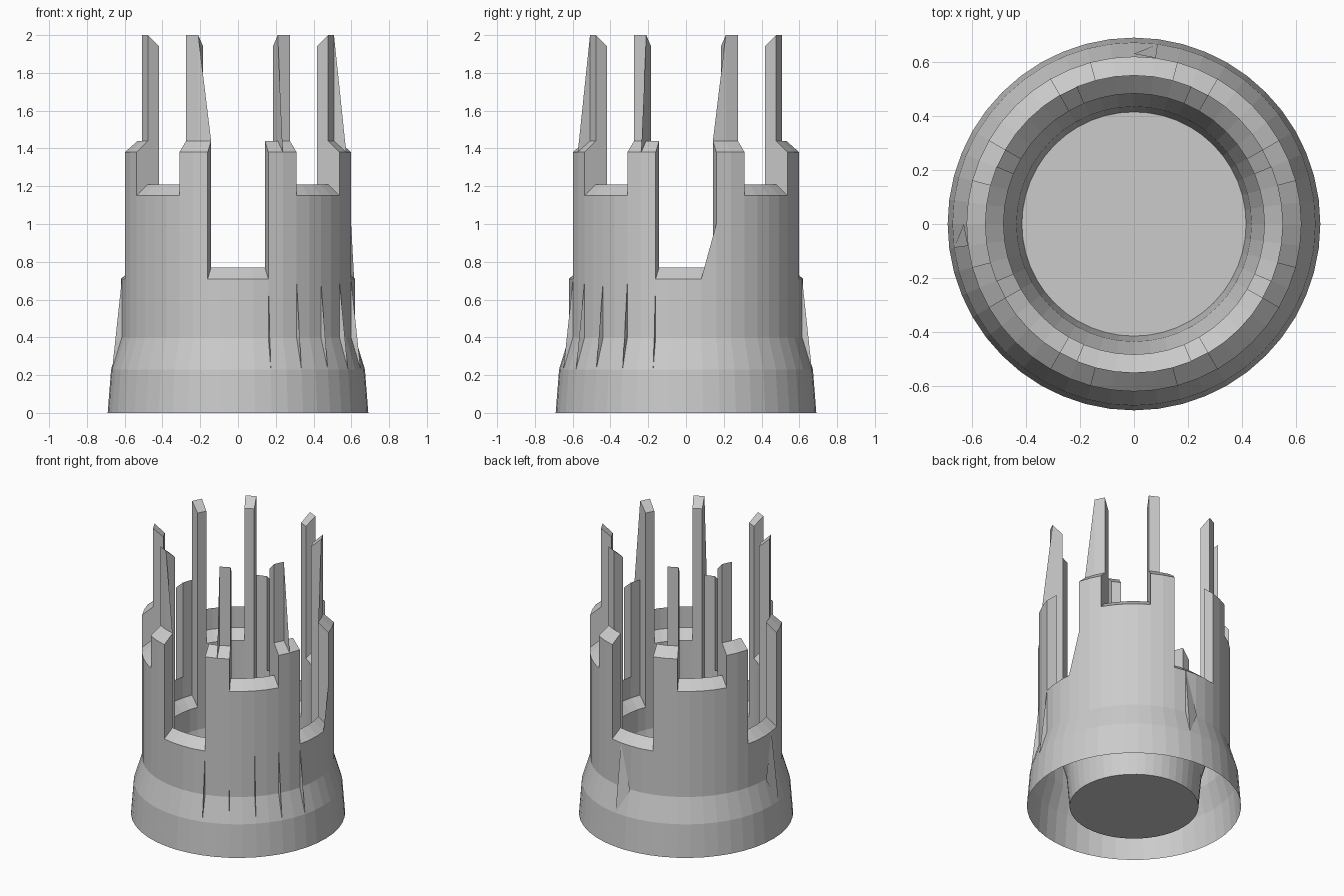
import bpy, bmesh
from math import sin, cos, radians

if "Cube" in bpy.data.objects:
    bpy.data.objects.remove(bpy.data.objects["Cube"])

N = 48                      # sides around the ring
STEP = 360 / N
R_OUT, R_MID, R_IN = 0.62, 0.55, 0.483
RISE = 0.06                 # bevelled tops climb towards the middle radius


def pt(r, deg, z):
    return (r * cos(radians(deg)), r * sin(radians(deg)), z)


def heights(i):
    """Outer and inner wall-top heights for one angular cell."""
    a = ((i + 0.5) * STEP) % 90
    a = min(a, 90 - a)
    outer = 0.71 if a < 15 else 1.38 if a < 30 else 1.15
    inner = 0.56 if a < 22.5 else 1.94 if a < 30 else 1.0
    return outer, inner


def add_object(name, bm, recalc=True):
    bmesh.ops.remove_doubles(bm, verts=bm.verts[:], dist=1e-5)
    if recalc:
        bmesh.ops.recalc_face_normals(bm, faces=bm.faces[:])
    me = bpy.data.meshes.new(name)
    bm.to_mesh(me)
    bm.free()
    ob = bpy.data.objects.new(name, me)
    bpy.context.collection.objects.link(ob)
    return ob


def face(bm, pts):
    bm.faces.new([bm.verts.new(p) for p in pts])


# Castellated double wall, hollow underneath, with flared base
bm = bmesh.new()
for i in range(N):
    a0, a1 = i * STEP, (i + 1) * STEP
    ho, hi = heights(i)
    profile = [(0.69, 0), (0.672, 0.23), (R_OUT, 0.4), (R_OUT, ho),
               (R_MID, ho + RISE), (R_MID, hi + RISE), (R_IN, hi),
               (R_IN, 0.4), (0.435, 0.23), (0.415, 0)]
    for (r0, z0), (r1, z1) in zip(profile, profile[1:]):
        face(bm, [pt(r0, a0, z0), pt(r0, a1, z0), pt(r1, a1, z1), pt(r1, a0, z1)])
    # radial side faces where neighbouring cells differ in height
    no, ni = heights(i + 1)
    for r, h, n in ((R_OUT, ho, no), (R_IN, hi, ni)):
        if h != n:
            quad = [pt(r, a1, h), pt(R_MID, a1, h + RISE),
                    pt(R_MID, a1, n + RISE), pt(r, a1, n)]
            face(bm, quad if (h > n) == (r == R_OUT) else quad[::-1])
add_object("castellated_wall", bm, recalc=False)

# Floor disc inside the inner wall
bm = bmesh.new()
face(bm, [pt(0.415, i * STEP, 0) for i in range(N)])
add_object("floor_disc", bm)

# Thin radial fins over the flare, front right quarter
bm = bmesh.new()
for a in range(-75, 0, 15):
    face(bm, [pt(R_OUT, a, 0.7), pt(0.672, a, 0.23), pt(R_OUT, a, 0.4)])
add_object("flare_fins", bm)

# Larger slanted webs on the flare, mirrored about the front-right diagonal
bm = bmesh.new()
for sign, base in ((-1, 90), (1, 180)):
    a = base + sign * 7.5
    top, low, mid = pt(R_OUT, a, 0.71), pt(0.672, a, 0.23), pt(R_OUT, a, 0.4)
    face(bm, [top, low, mid])
    face(bm, [top, low, pt(0.63, base, 0.4)])
add_object("flare_webs", bm)

# Triangular webs bracing the tall pins
bm = bmesh.new()
for a in (-22.5, -67.5):
    face(bm, [pt(R_MID, a, 2.0), pt(R_OUT, a, 1.38), pt(R_MID, a, 1.44)])
for a, b in ((22.5, 15), (-112.5, -105)):
    face(bm, [pt(R_MID, a, 2.0), pt(R_MID, a, 1.44), pt(R_MID, b, 1.44)])
add_object("pin_webs", bm)

# Small corner web in the right-hand slot
bm = bmesh.new()
face(bm, [pt(R_OUT, 15, 1.0), pt(R_OUT, 15, 0.71), pt(R_OUT, 7.5, 0.71)])
add_object("slot_web", bm)
